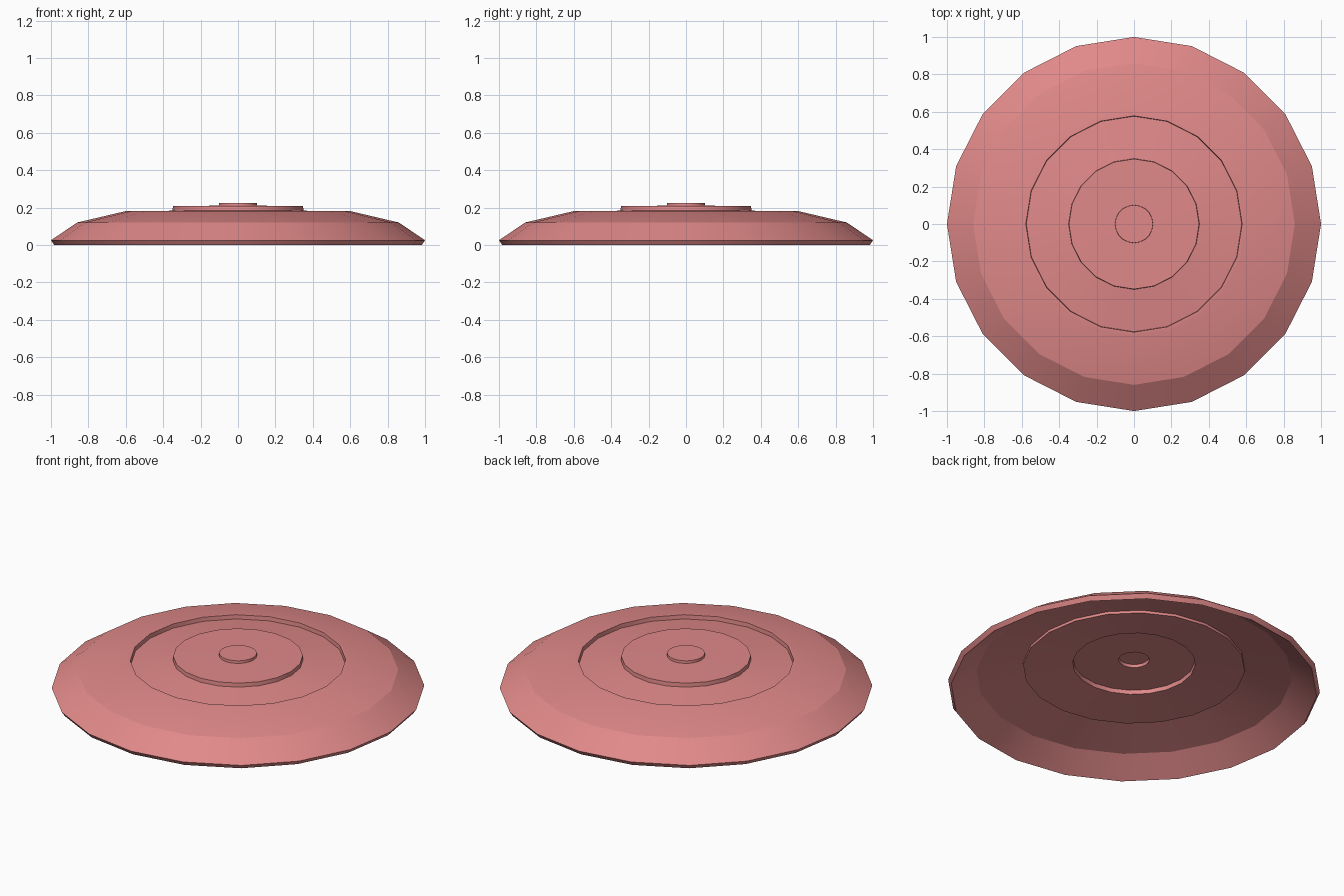
import bpy, bmesh
from math import cos, sin, tau, radians

if "Cube" in bpy.data.objects:
    bpy.data.objects.remove(bpy.data.objects["Cube"])

SIDES = 20

# Outer profile (radius, height), from the rim to the centre boss
PROFILE = [
    (1.0, 0.025), (0.86, 0.12),         # sloped outer band
    (0.60, 0.181), (0.578, 0.182),      # dome and lip
    (0.576, 0.158), (0.35, 0.185),      # recessed ring
    (0.348, 0.208), (0.102, 0.21),      # raised disc
    (0.101, 0.225),                     # centre boss
]


def lathe(name, profile, sides):
    bm = bmesh.new()
    rings = [[bm.verts.new((r * cos(tau * i / sides), r * sin(tau * i / sides), z))
              for i in range(sides)] for r, z in profile]
    for a, b in zip(rings, rings[1:]):
        for i in range(sides):
            j = (i + 1) % sides
            bm.faces.new((a[i], a[j], b[j], b[i]))
    bm.faces.new(rings[-1])
    mesh = bpy.data.meshes.new(name)
    bm.to_mesh(mesh)
    bm.free()
    obj = bpy.data.objects.new(name, mesh)
    bpy.context.collection.objects.link(obj)
    return obj


# Thin hollow shell of the round shield
shield = lathe("round_shield", PROFILE, SIDES)
shell = shield.modifiers.new("thickness", 'SOLIDIFY')
shell.thickness = 0.03
shell.offset = -1

red = bpy.data.materials.new("soft_red")
red.diffuse_color = (0.75, 0.25, 0.25, 1)
red.use_nodes = True
red.node_tree.nodes["Principled BSDF"].inputs["Base Color"].default_value = red.diffuse_color
shield.data.materials.append(red)

# Apply the thickness, then smooth around the bands but keep their edges
bpy.context.view_layer.objects.active = shield
shield.select_set(True)
bpy.ops.object.modifier_apply(modifier=shell.name)
bpy.ops.object.shade_smooth_by_angle(angle=radians(19))
